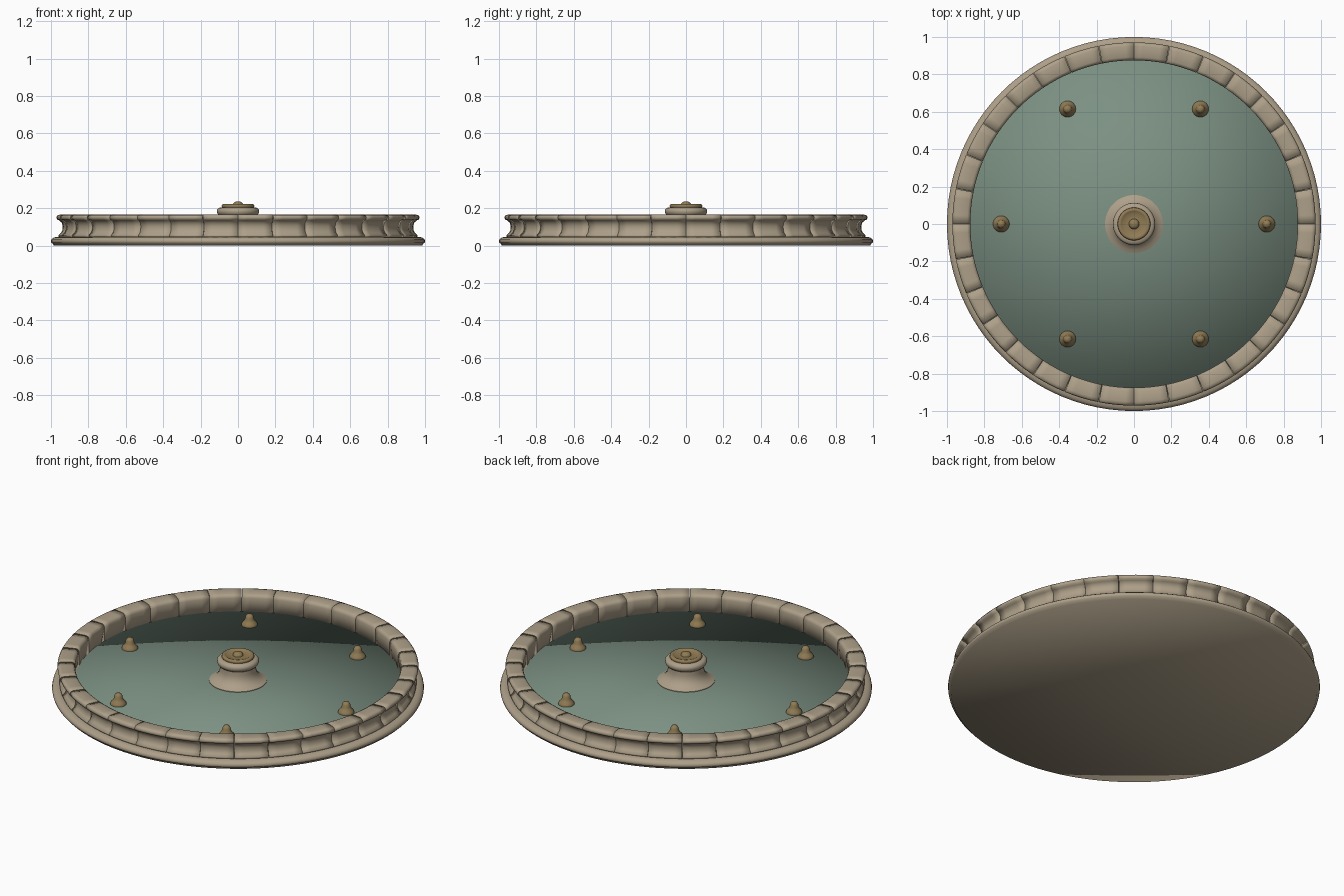
import bpy, bmesh, math

if "Cube" in bpy.data.objects:
    bpy.data.objects.remove(bpy.data.objects["Cube"])

def material(name, rgb):
    m = bpy.data.materials.new(name)
    m.diffuse_color = (*rgb, 1.0)
    m.use_nodes = True
    m.node_tree.nodes["Principled BSDF"].inputs["Base Color"].default_value = m.diffuse_color
    return m

STONE = material("warm stone", (0.42, 0.35, 0.25))
WATER = material("green water", (0.20, 0.28, 0.225))
BRASS = material("aged brass", (0.28, 0.20, 0.09))

def finish(name, bm, mat, sharp_angle=None):
    bmesh.ops.recalc_face_normals(bm, faces=bm.faces)
    for f in bm.faces:
        f.smooth = True
    if sharp_angle:
        for e in bm.edges:
            if len(e.link_faces) == 2 and e.calc_face_angle(0) > math.radians(sharp_angle):
                e.smooth = False
    me = bpy.data.meshes.new(name)
    bm.to_mesh(me)
    bm.free()
    me.materials.append(mat)
    ob = bpy.data.objects.new(name, me)
    bpy.context.collection.objects.link(ob)
    return ob

def lathe(name, profile, mat, n=64, loc=(0, 0, 0), sharp_angle=None):
    """Revolve an (r, z) profile about z; r = 0 makes a pole."""
    bm = bmesh.new()
    rings = []
    for r, z in profile:
        if r == 0:
            rings.append([bm.verts.new((0, 0, z))] * n)
        else:
            rings.append([bm.verts.new((r * math.cos(2 * math.pi * i / n),
                                        r * math.sin(2 * math.pi * i / n), z)) for i in range(n)])
    for a, b in zip(rings, rings[1:]):
        for i in range(n):
            j = (i + 1) % n
            quad = list(dict.fromkeys((a[i], a[j], b[j], b[i])))
            bm.faces.new(quad)
    ob = finish(name, bm, mat, sharp_angle)
    ob.location = loc
    return ob

# base plinth with rounded edge
lathe("base_plinth", [(0, 0), (0.985, 0), (0.99, 0.010), (0.998, 0.014), (1.0, 0.024),
                      (0.997, 0.034), (0.985, 0.043), (0.968, 0.047), (0.90, 0.047), (0, 0.047)],
      STONE, 96)

# water disc, softly shaded over its edge
lathe("water", [(0, 0.03), (0.928, 0.03), (0.928, 0.067), (0, 0.067)], WATER, 96)

# rim: ring of 32 moulded stone blocks
SECTION = [(0.958, 0.045), (0.960, 0.056), (0.946, 0.068), (0.938, 0.085), (0.937, 0.105),
           (0.942, 0.122), (0.955, 0.134), (0.968, 0.140), (0.971, 0.152), (0.964, 0.163),
           (0.950, 0.166), (0.892, 0.165), (0.880, 0.159), (0.875, 0.146), (0.875, 0.045)]
BLOCKS, STEPS, GAP = 32, 4, 0.0012
bm = bmesh.new()
for k in range(BLOCKS):
    a0 = 2 * math.pi * k / BLOCKS + GAP
    a1 = 2 * math.pi * (k + 1) / BLOCKS - GAP
    slices = []
    for s in range(STEPS + 1):
        a = a0 + (a1 - a0) * s / STEPS
        slices.append([bm.verts.new((r * math.cos(a), r * math.sin(a), z)) for r, z in SECTION])
    for p, q in zip(slices, slices[1:]):
        for i in range(len(SECTION)):
            j = (i + 1) % len(SECTION)
            bm.faces.new((p[i], p[j], q[j], q[i]))
    bm.faces.new(slices[0])
    bm.faces.new(slices[-1])
finish("rim_blocks", bm, STONE)

# central pedestal with flared foot and rounded lip
lathe("pedestal", [(0, 0.05), (0.155, 0.05), (0.155, 0.070), (0.138, 0.078), (0.118, 0.092),
                   (0.104, 0.112), (0.098, 0.135), (0.098, 0.160), (0.108, 0.168), (0.113, 0.180),
                   (0.112, 0.192), (0.104, 0.201), (0.090, 0.205), (0, 0.205)],
      STONE, 48, sharp_angle=50)

# brass spout cap with small tip
lathe("spout_cap", [(0, 0.200), (0.082, 0.200), (0.088, 0.210), (0.086, 0.218), (0.078, 0.223),
                    (0.068, 0.220), (0.062, 0.215), (0.028, 0.217), (0.024, 0.228),
                    (0.016, 0.234), (0, 0.236)], BRASS, 40, sharp_angle=50)

# six bell-shaped nozzles
for k in range(6):
    a = k * math.pi / 3
    lathe(f"nozzle_{k + 1}", [(0, 0.05), (0.043, 0.05), (0.044, 0.070), (0.040, 0.080),
                              (0.030, 0.090), (0.024, 0.102), (0.022, 0.116),
                              (0.015, 0.127), (0, 0.131)],
          BRASS, 24, (0.71 * math.cos(a), 0.71 * math.sin(a), 0), sharp_angle=60)
